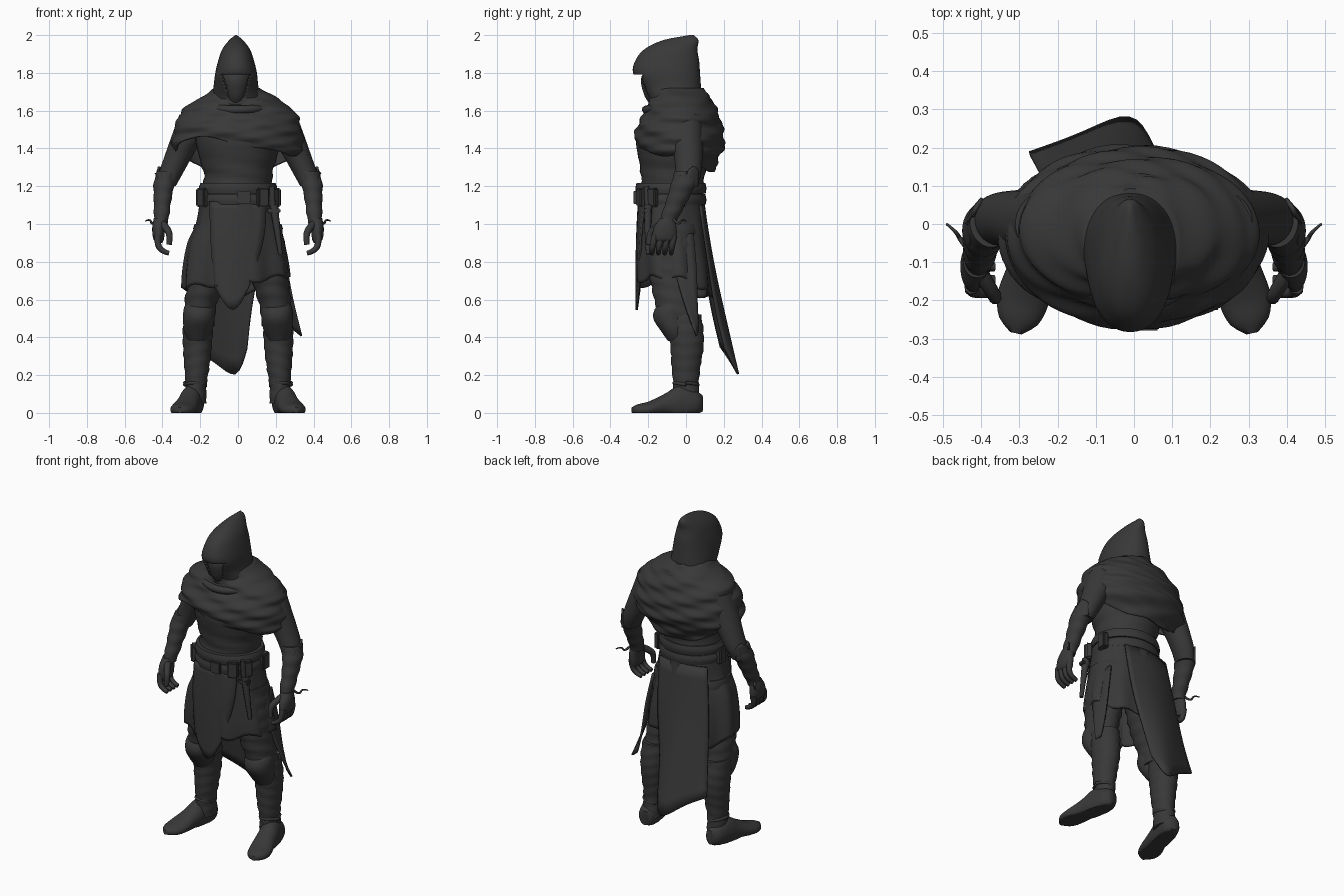
import bpy, bmesh
from math import sin, cos, pi, exp
from mathutils import Matrix, Vector

if "Cube" in bpy.data.objects:
    bpy.data.objects.remove(bpy.data.objects["Cube"])

cloth = bpy.data.materials.new("charcoal")
cloth.use_nodes = True
CHARCOAL = (0.04, 0.04, 0.04, 1)
cloth.diffuse_color = CHARCOAL
cloth.node_tree.nodes["Principled BSDF"].inputs["Base Color"].default_value = CHARCOAL


def finish(name, bm, thickness=0, angle=0.9):
    bmesh.ops.recalc_face_normals(bm, faces=bm.faces)
    mesh = bpy.data.meshes.new(name)
    bm.to_mesh(mesh)
    bm.free()
    mesh.materials.append(cloth)
    obj = bpy.data.objects.new(name, mesh)
    bpy.context.collection.objects.link(obj)
    if thickness:
        solid = obj.modifiers.new("thickness", "SOLIDIFY")
        solid.thickness = thickness
    bpy.ops.object.select_all(action="DESELECT")
    bpy.context.view_layer.objects.active = obj
    obj.select_set(True)
    bpy.ops.object.shade_smooth_by_angle(angle=angle)
    return obj


def sample(sections, z):
    """Smooth value of (x, y, rx, ry) at height z."""
    keys = sorted(sections, key=lambda s: s[2])
    z = min(max(z, keys[0][2]), keys[-1][2])
    i = 0
    while i < len(keys) - 2 and z > keys[i + 1][2]:
        i += 1

    def slope(j, c):
        lo, hi = keys[max(j - 1, 0)], keys[min(j + 1, len(keys) - 1)]
        return (hi[c] - lo[c]) / (hi[2] - lo[2])

    a, b = keys[i], keys[i + 1]
    d = b[2] - a[2]
    t = (z - a[2]) / d
    s = t * t * (3 - 2 * t)
    return [a[c] + (b[c] - a[c]) * s
            + d * t * (1 - t) * ((1 - t) * slope(i, c) - t * slope(i + 1, c))
            for c in (0, 1, 3, 4)]


def loft(name, sections, side=1, bottom=None, ripple=None, power=1, cut=None,
         thickness=0, turn=None, rows=24, cols=40):
    """Stack of oval rings (x, y, z, rx, ry); bottom(angle) gives a ragged hem."""
    low, high = min(s[2] for s in sections), max(s[2] for s in sections)
    bm = bmesh.new()
    rings = []
    for r in range(rows + 1):
        ring = []
        for k in range(cols):
            a = 2 * pi * k / cols
            base = bottom(a) if bottom else low
            z = base + (high - base) * r / rows
            x, y, rx, ry = sample(sections, z)
            grow = ripple(a, z) if ripple else 0
            c, s = cos(a), sin(a)
            px = x + (rx + grow) * abs(c) ** power * (1 if c > 0 else -1)
            py = y + (ry + grow) * abs(s) ** power * (1 if s > 0 else -1)
            co = Vector((px, py, z))
            if turn:
                co = turn @ co
                co.z = max(co.z, 0)
            ring.append(bm.verts.new((co.x * side, co.y, co.z)))
        rings.append(ring)
    for p, q in zip(rings, rings[1:]):
        for k in range(cols):
            n = (k + 1) % cols
            bm.faces.new((p[k], p[n], q[n], q[k]))
    bm.faces.new(rings[-1])
    if not thickness:
        bm.faces.new(rings[0])
    if cut:
        gone = [f for f in bm.faces if cut(f.calc_center_median())]
        bmesh.ops.delete(bm, geom=gone, context="FACES")
    return finish(name, bm, thickness)


def panel(name, rows, thickness=0.012):
    """Cloth sheet through rows of points."""
    bm = bmesh.new()
    grid = [[bm.verts.new(p) for p in row] for row in rows]
    for p, q in zip(grid, grid[1:]):
        for k in range(len(p) - 1):
            bm.faces.new((p[k], p[k + 1], q[k + 1], q[k]))
    obj = finish(name, bm)
    sub = obj.modifiers.new("smooth", "SUBSURF")
    sub.levels = sub.render_levels = 2
    sub.boundary_smooth = "PRESERVE_CORNERS"
    obj.modifiers.new("thickness", "SOLIDIFY").thickness = thickness


def tube(name, points, radius, taper=1, side=1):
    """Round tube along a smoothed path, scaled towards its end by taper."""
    curve = bpy.data.curves.new(name, "CURVE")
    curve.dimensions = "3D"
    curve.bevel_depth = radius
    curve.bevel_resolution = 2
    curve.use_fill_caps = True
    line = curve.splines.new("NURBS")
    line.points.add(len(points) - 1)
    line.use_endpoint_u = True
    line.order_u = 3
    for i, (x, y, z) in enumerate(points):
        line.points[i].co = (x * side, y, z, 1)
        line.points[i].radius = 1 + (taper - 1) * i / (len(points) - 1)
    temp = bpy.data.objects.new(name, curve)
    bpy.context.collection.objects.link(temp)
    bm = bmesh.new()
    bm.from_mesh(temp.evaluated_get(bpy.context.evaluated_depsgraph_get()).to_mesh())
    bpy.data.objects.remove(temp)
    return finish(name, bm)


def box(name, place, size, tilt=0):
    bm = bmesh.new()
    bmesh.ops.create_cube(bm, size=1, matrix=Matrix.Translation(place)
                          @ Matrix.Rotation(tilt, 4, "Z") @ Matrix.Diagonal((*size, 1)))
    bmesh.ops.bevel(bm, geom=bm.edges[:], offset=min(size) / 5, segments=2, affect="EDGES")
    return finish(name, bm)


# hood with a pointed opening, and the masked face inside
def face_opening(c):
    return 1.64 < c.z < 1.79 and c.y < -0.1 and abs(c.x + 0.01) < 0.025 + 0.38 * (c.z - 1.64)


loft("hood", [(-.01, .03, 2, .004, .012), (-.01, -.025, 1.975, .035, .09), (-.01, -.08, 1.925, .073, .14),
              (-.01, -.1, 1.86, .096, .17), (-.01, -.103, 1.8, .11, .177),
              (-.01, -.075, 1.72, .12, .155), (0, -.055, 1.66, .135, .14), (0, -.05, 1.6, .15, .15)],
     power=.9, cut=face_opening, thickness=.012, rows=48, cols=72)
loft("masked_face", [(-.01, -.1, 1.86, .05, .07), (-.01, -.115, 1.78, .085, .12),
                     (-.01, -.115, 1.7, .075, .112), (-.01, -.105, 1.64, .05, .09),
                     (-.01, -.08, 1.6, .05, .06)])

# torso with wrinkled waist
loft("torso", [(0, -.05, 1.66, .13, .12), (0, -.06, 1.56, .22, .17), (0, -.07, 1.45, .225, .195),
               (0, -.07, 1.35, .205, .182), (0, -.07, 1.25, .18, .168), (0, -.08, 1.05, .2, .172)],
     ripple=lambda a, z: .006 * sin(z * 75 + 2 * cos(a)) * exp(-((z - 1.25) / .09) ** 2))


# draped shoulder cape, diagonal across the chest
def cape_hem(a):
    front = max(-sin(a), 0)
    return 1.37 - .1 * max(sin(a), 0) + front * (.06 - .08 * cos(a)) + .008 * sin(5 * a)


def cape_folds(a, z):
    return .006 * sin(z * 62 + 5 * cos(a) + 2 * sin(a)) + .003 * sin(z * 110 - 7 * cos(a))


loft("shoulder_cape", [(0, -.04, 1.72, .12, .125), (0, -.03, 1.67, .2, .16), (0, -.025, 1.6, .298, .19),
                       (0, -.035, 1.5, .335, .232), (0, -.03, 1.4, .345, .23),
                       (0, -.04, 1.34, .29, .21), (0, -.035, 1.26, .22, .18)],
     bottom=cape_hem, ripple=cape_folds, thickness=.012, rows=48, cols=72)
for drop in (0, .035):
    ring = [((.14 + drop) * cos(k * pi / 8), -.05 + (.13 + drop) * sin(k * pi / 8),
             1.665 - drop + .025 * sin(k * pi / 8)) for k in range(17)]
    tube("scarf_fold", ring, .022)

# skirt with ragged hem, front flap, long back tail and side strip
def skirt_hem(a):
    return .69 - .07 * max(sin(a), 0) + .03 * cos(a) + .015 * sin(7 * a)


loft("skirt", [(0, -.08, 1.14, .2, .175), (0, -.075, 1, .222, .185), (-.01, -.07, .9, .255, .19),
               (-.01, -.06, .75, .28, .2), (-.01, -.05, .6, .285, .2)],
     bottom=skirt_hem, ripple=lambda a, z: .025 * (1.14 - z) * sin(9 * a),
     thickness=.012, cols=72)
panel("front_flap", [[(-.15, -.225, 1.12), (-.02, -.27, 1.12), (.15, -.225, 1.12)],
                     [(-.15, -.245, .95), (-.02, -.275, .95), (.15, -.245, .95)],
                     [(-.135, -.25, .76), (-.02, -.277, .74), (.1, -.25, .78)],
                     [(-.125, -.25, .67), (-.025, -.275, .48), (.065, -.255, .68)]])
panel("back_tail", [[(-.19, .06, 1.1), (-.09, .1, 1.1), (.03, .1, 1.1), (.13, .08, 1.1)],
                    [(-.23, .1, .8), (-.12, .14, .8), (.01, .15, .8), (.12, .125, .8)],
                    [(-.25, .14, .55), (-.13, .195, .55), (-.02, .21, .55), (.07, .16, .55)],
                    [(-.275, .19, .35), (-.13, .24, .28), (.0, .31, .155), (.05, .21, .34)]])
panel("side_strip", [[(.225, -.1, .95), (.21, .04, .95)], [(.265, -.06, .75), (.25, .06, .75)],
                     [(.295, -.01, .58), (.265, .06, .6)], [(.34, .06, .41), (.3, .07, .44)]])

# belt, buckle, pouches and sheathed knife
for level in (1.19, 1.13):
    loft("belt", [(0, -.08, level + .028, .198, .182), (0, -.08, level, .208, .188),
                  (0, -.08, level - .028, .204, .184)], rows=6)
box("buckle", (.03, -.268, 1.14), (.07, .02, .07))
for x, y, tilt in ((.13, -.235, .4), (.185, -.18, .9), (-.185, -.17, -.9),
                   (-.2, -.06, -1.5), (.205, -.03, 1.5)):
    box("belt_pouch", (x, y, 1.14), (.065, .04, .1), tilt)
tube("knife_sheath", [(.19, -.2, 1.1), (.205, -.205, .98), (.225, -.2, .84)], .024, .5)
tube("knife_grip", [(.185, -.205, 1.08), (.18, -.21, 1.2)], .014)
box("knife_guard", (.19, -.205, 1.07), (.07, .04, .025))

foot_turn = Matrix.Translation((.225, .085, 0)) @ Matrix.Rotation(.21, 4, "Z") @ Matrix.Rotation(pi / 2, 4, "X")
for side, word in ((1, "left_"), (-1, "right_")):
    # arm, bracer and flared cuff
    loft(word + "upper_arm", [(.23, 0, 1.58, .08, .085), (.272, .005, 1.45, .085, .085),
                              (.31, .012, 1.37, .075, .076), (.355, .012, 1.27, .064, .068),
                              (.38, 0, 1.2, .05, .06)], side)
    loft(word + "bracer", [(.372, .005, 1.28, .055, .064), (.39, -.01, 1.22, .056, .067),
                           (.4, -.05, 1.12, .046, .056), (.405, -.085, 1.04, .04, .048),
                           (.41, -.1, 1, .036, .045)], side,
         ripple=lambda a, z: .002 * sin(z * 90))
    panel(word + "cuff_flare", [[(side * .4, .07, 1.2), (side * .452, 0, 1.19), (side * .43, -.07, 1.19)],
                                [(side * .4, .07, 1.26), (side * .45, .02, 1.25), (side * .43, -.05, 1.25)],
                                [(side * .4, .07, 1.28), (side * .425, .04, 1.32), (side * .43, 0, 1.27)]])
    # wrist hook
    tube(word + "wrist_hook", [(.43, -.07, 1.03), (.455, -.04, .99), (.465, -.02, 1.03), (.49, 0, 1.015)],
         .008, .4, side)
    # hand
    loft(word + "palm", [(.41, -.1, 1.03, .036, .04), (.42, -.11, .98, .034, .06),
                         (.42, -.115, .92, .028, .064), (.415, -.115, .9, .015, .055)], side)
    for i in range(4):
        y = -.165 + i * .034
        tube(word + "finger", [(.425, y, .94), (.428, y - .01, .89), (.4, y - .015, .855),
                               (.365, y - .015, .845)], .019, .65, side)
    tube(word + "thumb", [(.4, -.13, 1), (.37, -.18, .97), (.36, -.195, .93), (.365, -.195, .89)],
         .021, .7, side)
    # leg, knee guard, wrapped boot and shoe
    loft(word + "thigh", [(.12, -.07, 1, .11, .13), (.155, -.07, .8, .105, .13),
                          (.175, -.065, .68, .095, .12), (.2, -.05, .56, .085, .108),
                          (.205, -.03, .46, .078, .095)], side,
         ripple=lambda a, z: .004 * sin(z * 85 + 2 * sin(a)))
    loft(word + "knee_guard", [(.2, -.075, .6, .055, .04), (.205, -.08, .56, .08, .08),
                               (.207, -.083, .5, .083, .09), (.212, -.06, .43, .074, .07),
                               (.215, -.04, .38, .05, .055)], side, rows=12)
    loft(word + "boot", [(.207, -.01, .52, .078, .09), (.213, 0, .44, .08, .092),
                         (.215, .005, .35, .076, .088), (.218, 0, .24, .066, .076),
                         (.222, 0, .15, .056, .068), (.225, .005, .05, .058, .074)], side,
         ripple=lambda a, z: .0025 * sin(z * 100 + 2 * cos(a)))
    loft(word + "shoe", [(0, .05, 0, .03, .045), (0, .05, .03, .053, .065), (0, .05, .12, .06, .095),
                         (0, .04, .2, .062, .062), (.005, .02, .29, .068, .04),
                         (.005, .015, .35, .05, .03), (.005, .015, .38, .015, .015)],
         side, turn=foot_turn)
    tube(word + "boot_strap", [(.225 + .058 * cos(k * pi / 4), .068 * sin(k * pi / 4), .15 + .01 * cos(k))
                               for k in range(9)], .009, 1, side)
